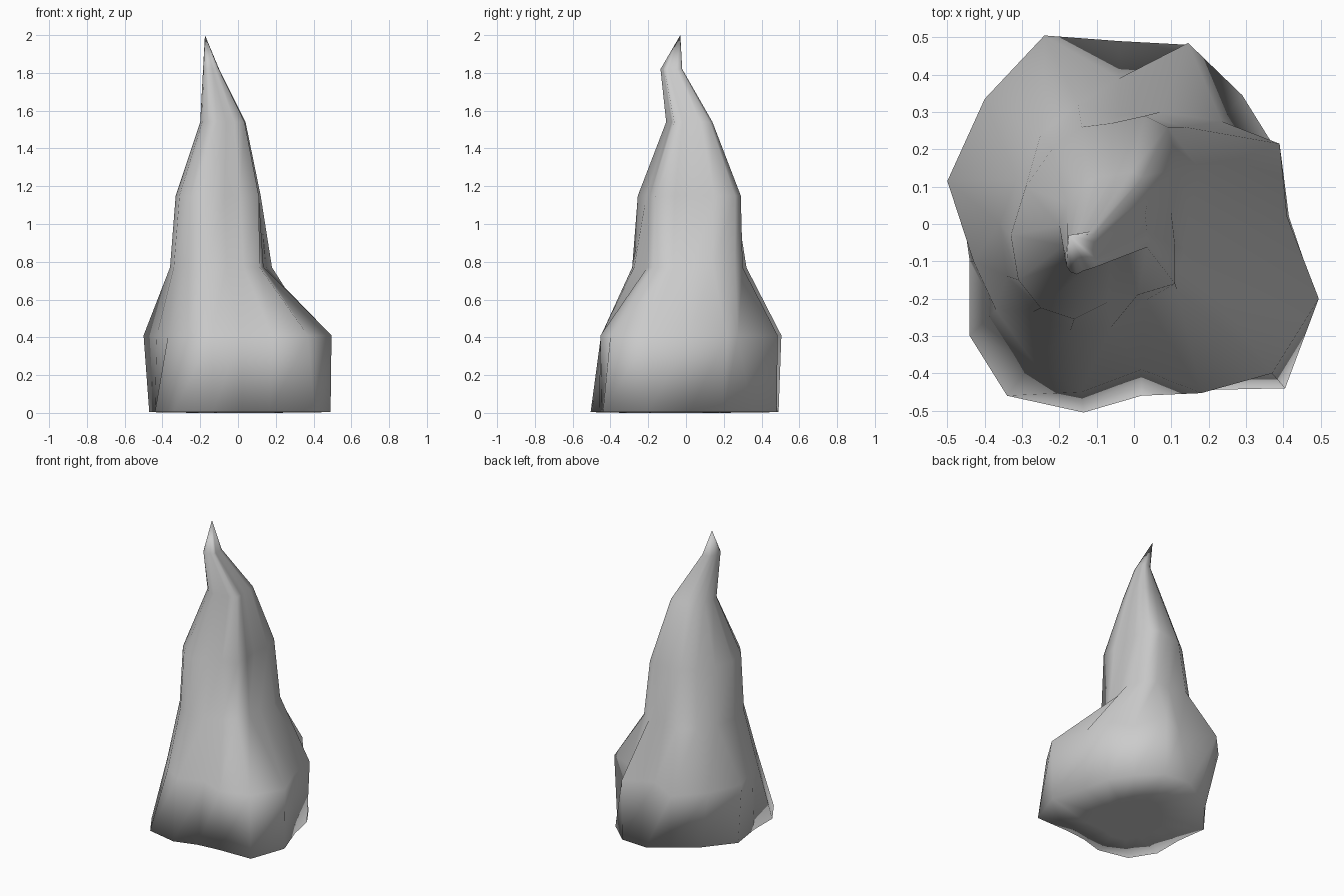
import bpy, bmesh

if "Cube" in bpy.data.objects:
    bpy.data.objects.remove(bpy.data.objects["Cube"])

# Horizontal outlines, 16 points each, running counter-clockwise from +x
BASE = [(.415, .02), (.38, .2), (.29, .345), (.145, .48), (-.04, .49), (-.17, .405),
        (-.32, .295), (-.47, .11), (-.44, -.1), (-.44, -.3), (-.34, -.46), (-.135, -.505),
        (.02, -.46), (.17, -.445), (.405, -.44), (.49, -.2)]
BULGE = [(.41, .02), (.39, .215), (.235, .275), (.145, .485), (-.04, .39), (-.24, .505),
         (-.40, .335), (-.5, .115), (-.43, -.1), (-.37, -.23), (-.27, -.37), (-.14, -.45),
         (.02, -.39), (.18, -.453), (.37, -.4), (.495, -.2)]
WAIST = [(.145, .03), (.18, .14), (.135, .26), (.07, .3), (-.04, .29), (-.15, .32),
         (-.25, .24), (-.315, .12), (-.36, 0), (-.34, -.14), (-.27, -.235), (-.17, -.285),
         (-.06, -.275), (.03, -.205), (.115, -.175), (.135, -.07)]
SHAFT = [(.10, .03), (.12, .15), (.09, .26), (.03, .29), (-.06, .27), (-.14, .26),
         (-.22, .2), (-.29, .1), (-.33, -.03), (-.31, -.15), (-.25, -.225), (-.16, -.255),
         (-.07, -.21), (.01, -.19), (.11, -.16), (.11, -.06)]


def fit(points, x0, x1, y0, y1):
    """Stretch an outline to a new bounding rectangle."""
    xs, ys = [p[0] for p in points], [p[1] for p in points]
    return [(x0 + (x - min(xs)) / (max(xs) - min(xs)) * (x1 - x0),
             y0 + (y - min(ys)) / (max(ys) - min(ys)) * (y1 - y0)) for x, y in points]


# Levels from the floor disc up to just below the tip
levels = [(0, fit(BASE, -.23, .18, -.32, .18)), (.004, BASE),
          (.41, BULGE), (.77, WAIST), (1.15, SHAFT),
          (1.54, fit(SHAFT, -.2, .04, -.105, .14)),
          (1.82, fit(SHAFT, -.185, -.1, -.135, -.02))]

# Stone spire: stacked outlines, a closed base and a pointed tip
bm = bmesh.new()
rings = [[bm.verts.new((x, y, z)) for x, y in pts] for z, pts in levels]
n = len(BASE)
for low, high in zip(rings, rings[1:]):
    for i in range(n):
        j = (i + 1) % n
        bm.faces.new((low[i], low[j], high[j], high[i]))
tip = bm.verts.new((-.175, -.03, 2))
for i in range(n):
    bm.faces.new((rings[-1][i], rings[-1][(i + 1) % n], tip))
bm.faces.new(rings[0][::-1])
bmesh.ops.triangulate(bm, faces=[f for f in bm.faces if len(f.verts) > 4])
for f in bm.faces:
    f.smooth = True

mesh = bpy.data.meshes.new("stone_spire")
bm.to_mesh(mesh)
bm.free()
bpy.context.collection.objects.link(bpy.data.objects.new("stone_spire", mesh))
